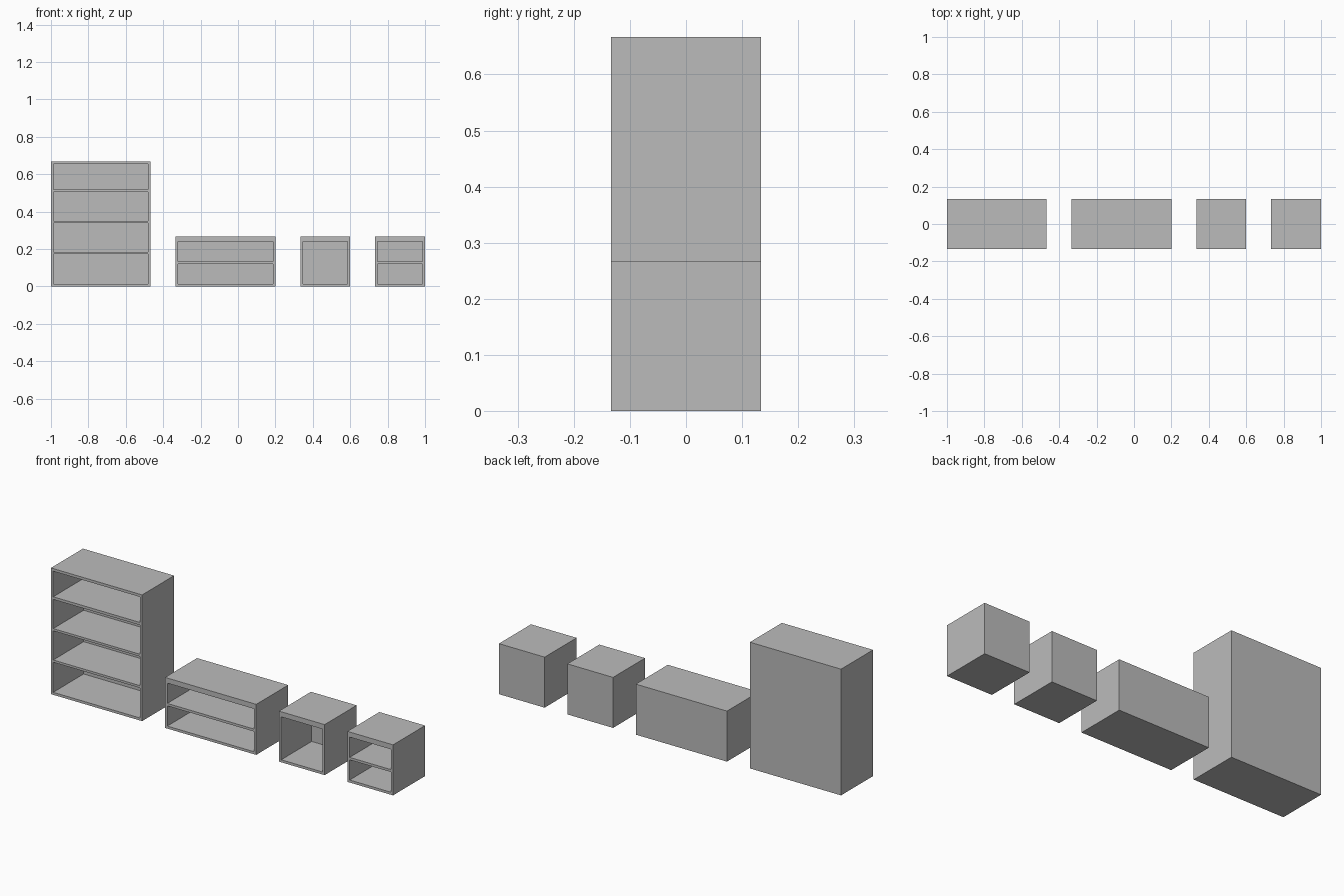
import bpy, bmesh
from mathutils import Matrix, Vector

cube = bpy.data.objects.get("Cube")
if cube:
    bpy.data.objects.remove(cube)

DEPTH = 0.267
BOARD = 0.0133

grey = bpy.data.materials.new("plain_grey")
grey.use_nodes = True
colour = (0.5, 0.5, 0.5, 1)
grey.diffuse_color = colour
grey.node_tree.nodes["Principled BSDF"].inputs["Base Color"].default_value = colour


def make_unit(name, left, width, height, bays):
    """Solid carcass with open bays (bottom, top) pushed in from its front face."""
    bm = bmesh.new()
    bmesh.ops.create_cube(bm, size=1, matrix=Matrix.LocRotScale(
        Vector((left + width / 2, 0, height / 2)), None, Vector((width, DEPTH, height))))

    # Divide the front into frame rails and bay openings
    x0, x1 = left + BOARD, left + width - BOARD
    cuts = [((x, 0, 0), (1, 0, 0)) for x in (x0, x1)]
    cuts += [((0, 0, z), (0, 0, 1)) for bay in bays for z in bay]

    def front_faces():
        return [f for f in bm.faces if f.normal.y < -0.9]

    for point, normal in cuts:
        bm.normal_update()
        faces = front_faces()
        edges = {e for f in faces for e in f.edges}
        verts = {v for f in faces for v in f.verts}
        bmesh.ops.bisect_plane(bm, geom=faces + list(edges) + list(verts),
                               dist=1e-6, plane_co=point, plane_no=normal)

    # Push each opening back, leaving a thin back panel
    bm.normal_update()
    openings = []
    for f in front_faces():
        c = f.calc_center_median()
        if x0 < c.x < x1 and any(lo < c.z < hi for lo, hi in bays):
            openings.append(f)
    for f in bmesh.ops.extrude_discrete_faces(bm, faces=openings)["faces"]:
        bmesh.ops.translate(bm, verts=f.verts, vec=(0, DEPTH - BOARD, 0))

    bmesh.ops.recalc_face_normals(bm, faces=bm.faces)
    mesh = bpy.data.meshes.new(name)
    bm.to_mesh(mesh)
    bm.free()
    mesh.materials.append(grey)
    bpy.context.collection.objects.link(bpy.data.objects.new(name, mesh))


# Four separate storage units in a row
two_bays = [(BOARD, 0.12), (0.133, 0.24)]
make_unit("tall_bookcase", -1.0, 0.533, 0.667,
          [(BOARD, 0.172), (0.184, 0.338), (0.35, 0.504), (0.518, 0.653)])
make_unit("low_wide_shelf", -0.333, 0.533, 0.267, two_bays)
make_unit("open_cube", 0.333, 0.267, 0.267, [(BOARD, 0.24)])
make_unit("shelved_cube", 0.733, 0.267, 0.267, two_bays)
